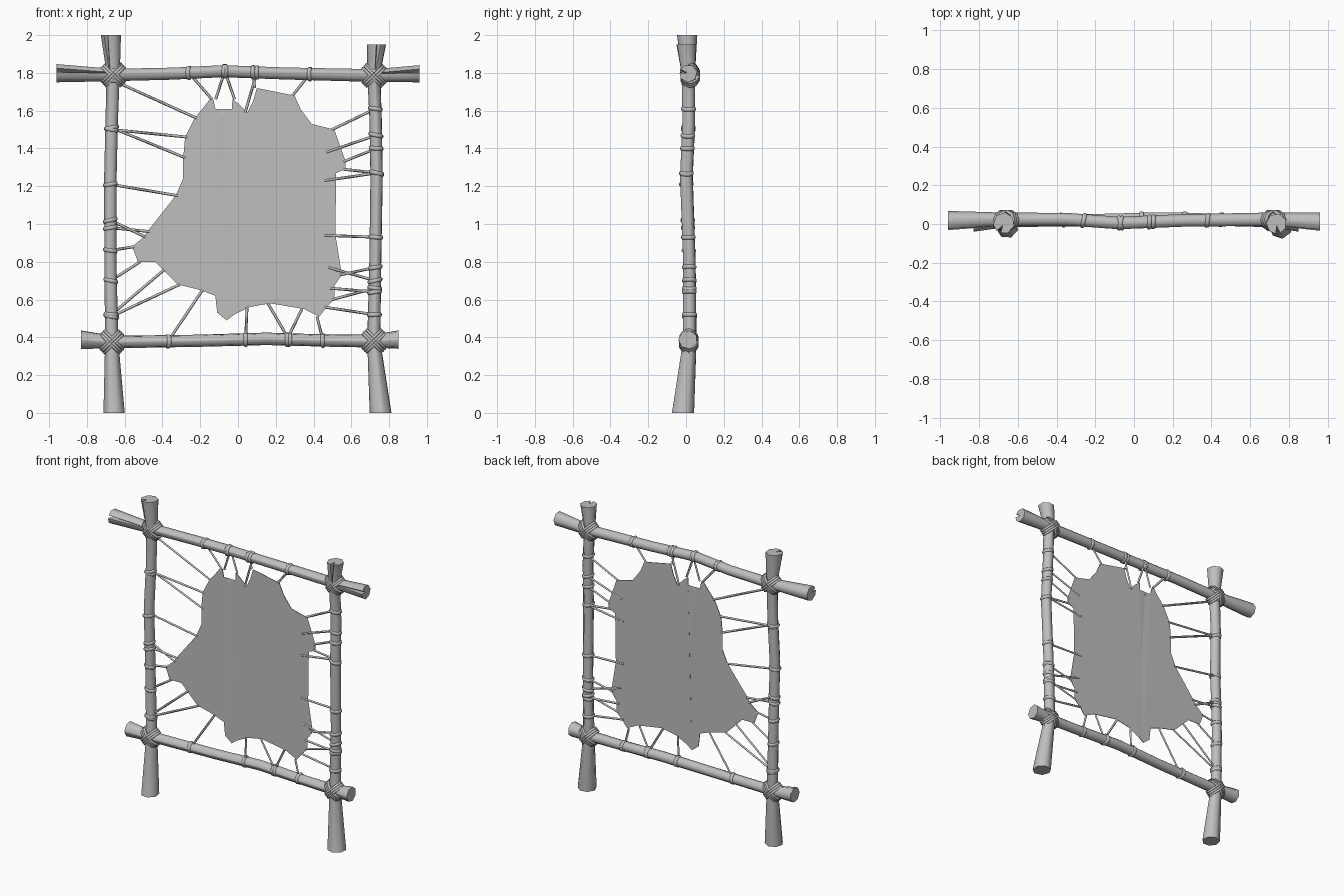
import bpy, bmesh, math, random
from mathutils import Vector

random.seed(4)
cube = bpy.data.objects.get("Cube")
if cube:
    bpy.data.objects.remove(cube)

grey = bpy.data.materials.new("plain_grey")
grey.use_nodes = True
COLOUR = (0.52, 0.52, 0.52, 1)
grey.diffuse_color = COLOUR
grey.node_tree.nodes["Principled BSDF"].inputs["Base Color"].default_value = COLOUR


def add_object(name, data):
    obj = bpy.data.objects.new(name, data)
    data.materials.append(grey)
    bpy.context.collection.objects.link(obj)
    return obj


def mesh_from(name, bm, smooth=True):
    bmesh.ops.recalc_face_normals(bm, faces=bm.faces)
    mesh = bpy.data.meshes.new(name)
    bm.to_mesh(mesh)
    bm.free()
    if smooth:
        mesh.shade_smooth()
        mesh.set_sharp_from_angle(angle=math.radians(58))
    return add_object(name, mesh)


def bridge(bm, rings):
    """Skin a list of equal vertex rings and cap both ends."""
    for a, b in zip(rings, rings[1:]):
        for i in range(len(a)):
            j = (i + 1) % len(a)
            bm.faces.new((a[i], a[j], b[j], b[i]))
    bm.faces.new(rings[0])
    bm.faces.new(rings[-1])


def place(upright, along, u, v):
    return Vector((u, v, along)) if upright else Vector((along, u, v))


def log(name, upright, path, crack_angle, cracks=(0, 0), sides=7):
    """Whittled pole; cracks gives split depth at the first and last ring."""
    bm = bmesh.new()
    rings = []
    for k, (along, u, v, r) in enumerate(path):
        depth = cracks[0] if k == 0 else cracks[1] if k == len(path) - 1 else 0
        gap = 0.22 if depth else 0.06
        spots = [(crack_angle - gap, r), (crack_angle, r * (1 - depth)), (crack_angle + gap, r)]
        spots += [(crack_angle + math.tau * i / sides, r) for i in range(1, sides)]
        rings.append([bm.verts.new(place(upright, along, u + d * math.cos(a), v + d * math.sin(a)))
                      for a, d in spots])
    bridge(bm, rings)
    mesh_from(name, bm)


def centre(path, t):
    """Interpolated (u, v, radius) of a pole."""
    for p, q in zip(path, path[1:]):
        if p[0] <= t <= q[0]:
            f = (t - p[0]) / (q[0] - p[0])
            return [p[i] + f * (q[i] - p[i]) for i in (1, 2, 3)]


def strands(name, paths, thickness, cyclic=False):
    """Thin cords, one spline for each path."""
    curve = bpy.data.curves.new(name, "CURVE")
    curve.dimensions = "3D"
    curve.bevel_depth = thickness
    curve.bevel_resolution = 0
    curve.use_fill_caps = True
    for path in paths:
        spline = curve.splines.new("POLY")
        spline.points.add(len(path) - 1)
        for point, co in zip(spline.points, path):
            point.co = (*co, 1)
        spline.use_cyclic_u = cyclic
    add_object(name, curve)


# Frame poles: (position along the pole, two cross coordinates, radius)
right_post = [(0, -.655, -.015, .058), (.38, -.668, .02, .036), (.8, -.675, .018, .033),
              (1.25, -.675, .002, .034), (1.55, -.668, .015, .034), (1.8, -.66, .012, .036),
              (2, -.672, .005, .055)]
left_post = [(0, .757, -.015, .06), (.38, .72, .02, .036), (.8, .728, .018, .033),
             (1.25, .735, .002, .034), (1.55, .73, .015, .034), (1.8, .72, .012, .036),
             (1.95, .735, .002, .053)]
top_beam = [(-.96, .018, 1.8, .05), (-.66, .025, 1.79, .034), (-.35, .025, 1.797, .033),
            (-.08, .005, 1.81, .033), (.25, .018, 1.798, .033), (.72, .025, 1.787, .035),
            (.96, .012, 1.797, .047)]
bottom_beam = [(-.83, .01, .387, .05), (-.66, .018, .375, .034), (-.2, .022, .382, .033),
               (.15, .03, .392, .034), (.5, .022, .382, .033), (.72, .018, .38, .035),
               (.85, .01, .388, .05)]
FRONT = math.pi
log("right_post", True, right_post, -2.1, (0, .8))
log("left_post", True, left_post, -1.4, (0, .8))
log("top_beam", False, top_beam, FRONT - .3, (.9, .9))
log("bottom_beam", False, bottom_beam, FRONT)

# Crossed lashings at each corner
for side, post in (("right", right_post), ("left", left_post)):
    for level, beam in (("top", top_beam), ("bottom", bottom_beam)):
        x = post[1][1] if level == "bottom" else post[-2][1]
        y, z, _ = centre(beam, x)
        loops = []
        for sx in (-1, 1):
            across = Vector((sx, 0, 1)).normalized()
            shift = Vector((-sx, 0, 1)).normalized()
            for offset in (-.014, 0, .014):
                loop = []
                for i in range(10):
                    a = math.tau * i / 10
                    loop.append(Vector((x, y - .003, z)) + across * .068 * math.cos(a)
                                + Vector((0, .046 * math.sin(a), 0)) + shift * offset)
                loops.append(loop)
        strands(f"{side}_{level}_lashing", loops, .009, True)

# Stretched hide outline (x, z)
HIDE_Y = .02
outline = [(.1, 1.72), (.3, 1.68), (.33, 1.61), (.39, 1.53), (.51, 1.5), (.48, 1.38), (.51, 1.34),
           (.57, 1.33), (.57, 1.29), (.52, 1.27), (.47, 1.23), (.47, .94), (.49, .77), (.55, .73),
           (.5, .66), (.51, .6), (.47, .56), (.43, .51), (.35, .55), (.17, .58), (.06, .56),
           (-.01, .59), (-.02, .52), (-.06, .49), (-.11, .53), (-.12, .62), (-.2, .65),
           (-.32, .68), (-.4, .76), (-.44, .8), (-.53, .8), (-.56, .88), (-.5, .93), (-.48, .96),
           (-.4, .98), (-.34, 1.01), (-.32, 1.08), (-.33, 1.15), (-.29, 1.24), (-.29, 1.35),
           (-.28, 1.46), (-.23, 1.56), (-.18, 1.62), (-.15, 1.66), (-.13, 1.66), (-.12, 1.61),
           (-.09, 1.58), (-.03, 1.61), (-.03, 1.66), (0, 1.64), (.05, 1.59), (.08, 1.65)]
bm = bmesh.new()
bm.faces.new([bm.verts.new((x, HIDE_Y, z)) for x, z in outline])
bmesh.ops.triangulate(bm, faces=bm.faces)
hide = mesh_from("stretched_hide", bm, smooth=False)
sheet = hide.modifiers.new("sheet", "SOLIDIFY")
sheet.thickness = .004
sheet.offset = 0

# Cords tie an outline corner to a height on a post or an x on a beam
ties = [(left_post, True, [(4, 1.61), (5, 1.47), (7, 1.4), (8, 1.27), (10, 1.27), (11, .93),
                           (12, .7), (13, .77), (14, .64), (15, .66), (16, .52)]),
        (right_post, True, [(28, .52), (27, .51), (30, .7), (31, .86), (32, 1.02), (33, .98),
                            (37, 1.21), (39, 1.51), (40, 1.5), (41, 1.76)]),
        (top_beam, False, [(0, .08), (1, .38), (43, -.26), (44, -.07), (48, -.07), (50, .1)]),
        (bottom_beam, False, [(17, .45), (18, .26), (19, .27), (20, .04), (26, -.37)])]
cords = []
bm = bmesh.new()
for path, upright, pairs in ties:
    for corner, t in pairs:
        u, v, r = centre(path, t)
        x, z = outline[corner]
        start = Vector((x, HIDE_Y, z))
        start.x -= .012 if x > 0 else -.012
        end = place(upright, t, u, v)
        end.y = HIDE_Y
        cords.append((start, end))
        # Cord wrap: a slightly slanted band on the pole
        tilt = random.uniform(-.25, .25)
        rings = []
        for half, grow in ((-.011, .001), (-.005, .006), (.005, .006), (.011, .001)):
            ring = []
            for i in range(7):
                a = math.tau * i / 7 + .3
                d = r + grow
                ring.append(bm.verts.new(place(upright, t + half + tilt * d * math.cos(a),
                                               u + d * math.cos(a), v + d * math.sin(a))))
            rings.append(ring)
        bridge(bm, rings)
mesh_from("cord_wraps", bm)
strands("stretching_cords", cords, .0075)
